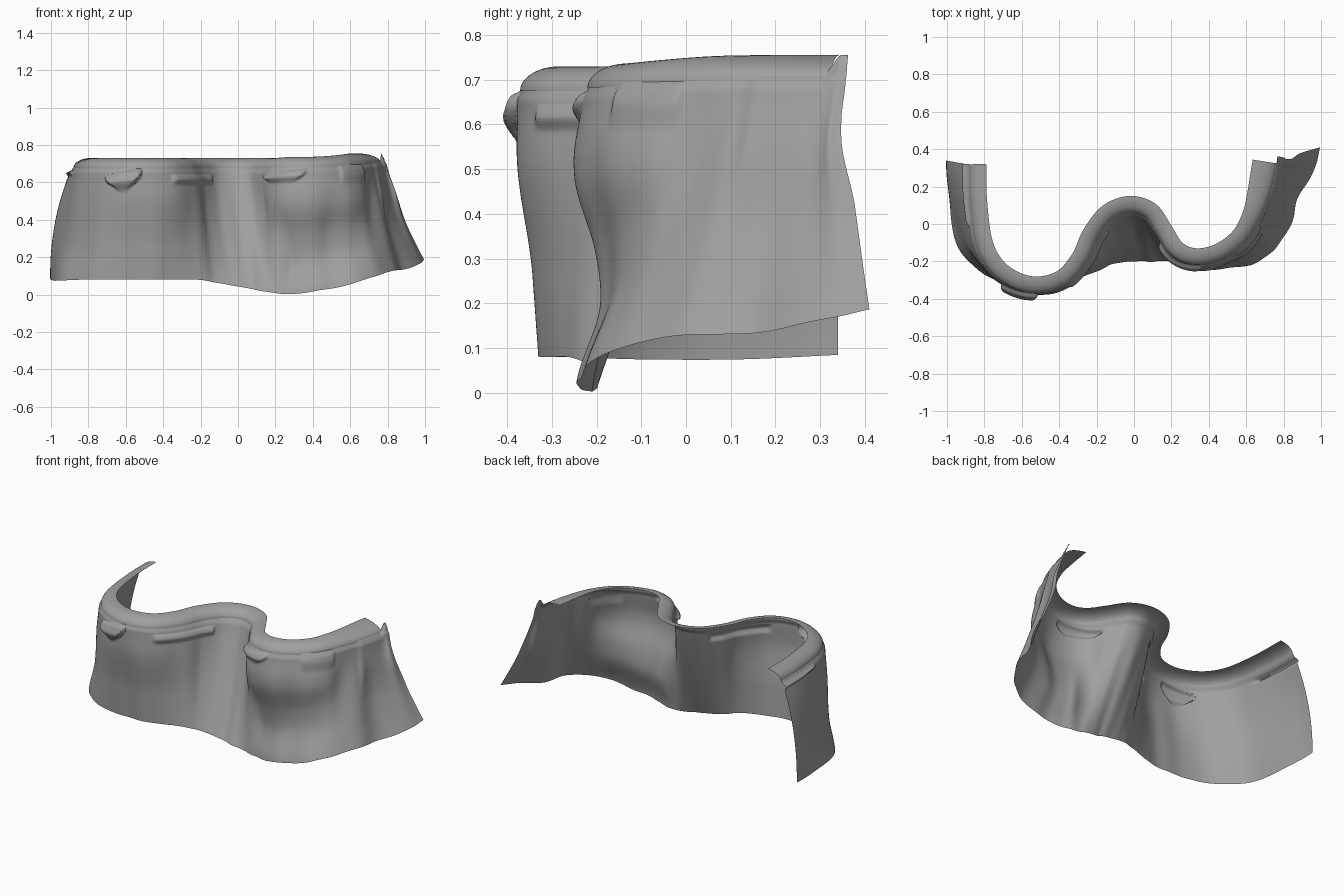
import bpy, bmesh, math
from mathutils import Vector

if "Cube" in bpy.data.objects:
    bpy.data.objects.remove(bpy.data.objects["Cube"])

# Matching columns along the S-curve: roll centre x, y, roll top z, hem x, y, z
COLS = [
    (-.835, .32, .73, -1.0, .34, .085), (-.83, .12, .73, -.99, .12, .075),
    (-.80, -.10, .73, -.95, -.10, .075), (-.73, -.23, .73, -.83, -.25, .08),
    (-.62, -.305, .73, -.65, -.32, .08), (-.50, -.325, .73, -.50, -.33, .08),
    (-.38, -.285, .73, -.36, -.31, .08), (-.29, -.18, .73, -.22, -.26, .08),
    (-.23, -.05, .73, -.12, -.22, .065), (-.14, .062, .73, -.04, -.20, .05),
    (-.02, .105, .73, .05, -.20, .035), (.09, .07, .73, .12, -.20, .02),
    (.16, -.03, .73, .19, -.20, .01), (.23, -.135, .735, .26, -.21, .003),
    (.33, -.175, .736, .36, -.235, .01), (.45, -.15, .738, .48, -.245, .03),
    (.56, -.07, .745, .65, -.20, .07), (.63, .05, .753, .78, -.11, .115),
    (.67, .18, .755, .86, .07, .13), (.695, .30, .755, .94, .25, .15),
    (.705, .36, .755, .995, .41, .187)]
LAST = len(COLS) - 1
STEPS, ROWS = 18, 80

# Pressed tabs: start column, end column, top z, bottom z, depth, taper, slant of the top edge
TABS = [(3.5, 4.9, .66, .54, .034, .75, .02), (5.9, 8.6, .645, .58, .016, 0, 0),
        (12.3, 14.3, .66, .59, .022, .45, .02), (15.5, 16.8, .70, .58, .012, 0, 0),
        (17.7, 21.5, .712, .35, .014, 0, 0), (-.5, 1.6, .665, .63, .018, 0, 0)]


def smooth(a, b, x):
    k = min(1, max(0, (x - a) / (b - a)))
    return k * k * (3 - 2 * k)


def hump(a, b, c, x):
    return smooth(a, b, x) * (1 - smooth(b, c, x))


def column(t):
    """Catmull-Rom interpolation of the column table."""
    i = min(LAST - 1, max(0, int(t)))
    f = t - i
    out = []
    for k in range(6):
        b, c = COLS[i][k], COLS[i + 1][k]
        a = COLS[i - 1][k] if i > 0 else 2 * b - c
        d = COLS[i + 2][k] if i + 2 <= LAST else 2 * c - b
        out.append(b + .5 * f * (c - a + f * (2 * a - 5 * b + 4 * c - d
                                            + f * (3 * (b - c) + d - a))))
    return out


def frame(t):
    """Column data, outward normal and roll half-width."""
    c = column(t)
    p, q = column(max(0, t - .05)), column(min(LAST, t + .05))
    n = Vector((q[1] - p[1], p[0] - q[0], 0)).normalized()
    return c, n, .045 + .022 * smooth(16, 19, t)


def tab_depth(t, z):
    total = 0
    for a, b, top, bottom, depth, taper, slant in TABS:
        u = (t - (a + b) / 2) / ((b - a) / 2)
        edge = top + slant * max(-1, min(1, u))
        down = (edge - z) / (edge - bottom)
        if 0 < down < 1:
            reach = 1 - taper * smooth(.2, 1, down)
            across = 1 - smooth(reach - .15, reach, abs(u))
            rise = smooth(0, .012, edge - z) * (.5 + .5 * smooth(0, .5, down))
            total += depth * across * rise * (1 - smooth(.4, 1, down))
    return total


def folds(t, s):
    """Soft vertical folds, deepest towards the right-hand end."""
    amp = .003 + .007 * smooth(14.5, 17, t)
    w = math.sin(3.6 * t + .8 * s) + .4 * math.sin(6.1 * t + 1 - s) + .5 * math.sin(1.9 * t + 2)
    return amp * w * smooth(0, .4, s) * smooth(-.3, 1, LAST - t)


def roll_point(t, v):
    c, n, w = frame(t)
    a = v * math.pi / 2
    return Vector((c[0], c[1], c[2] - .055 * (1 - math.cos(a)))) + n * w * (2 * math.sin(a) - 1)


def drape_point(t, v):
    c, n, w = frame(t)
    s = v ** 1.4
    # the cloth corner stands up past the roll at the right-hand end
    corner = smooth(19.2, 19.7, t)
    z = (1 - s) * (c[2] - .045 * (1 - corner)) + s * c[5]
    # left end flares early, right side hangs straight before flaring
    early = 1 - smooth(.3, 2.5, t)
    late = 1 + .12 * smooth(7, 9, t) + .28 * smooth(12, 15, t)
    f = early * (1 - (1 - s) ** 2) + (1 - early) * s ** late
    p = (Vector((c[0], c[1], 0)) + n * (w - .004)).lerp(Vector((c[3], c[4], 0)), f)
    left_lobe = smooth(3, 4.5, t) * (1 - smooth(6, 8, t))
    right_lobe = smooth(12, 13.5, t) * (1 - smooth(15.5, 17.5, t))
    swell = .012 * smooth(0, .06, s) * (1 - s) + .016 * left_lobe * hump(0, .3, .7, s)
    swell += right_lobe * (.022 * hump(0, .25, .55, s) - .046 * hump(.3, .72, 1.02, s))
    swell -= .016 * hump(1, 2.3, 3.8, t) * hump(.2, .7, 1, s)
    p += n * (swell + folds(t, s) + tab_depth(t, z))
    p.y += .012 * corner * (hump(-.5, 0, .25, s) - hump(.1, .35, .6, s))
    p.z = z + .004 * math.sin(4 * t) * smooth(.8, 1, s) * smooth(13, 16, t) * smooth(0, 1, LAST - t)
    return p


grey = bpy.data.materials.new("mid_grey")
grey.diffuse_color = (.35, .35, .35, 1)
grey.use_nodes = True
grey.node_tree.nodes["Principled BSDF"].inputs["Base Color"].default_value = grey.diffuse_color


def sheet(name, point, rows, end=LAST):
    bm = bmesh.new()
    n = round(end * STEPS)
    grid = [[bm.verts.new(point(i / STEPS, j / rows)) for j in range(rows + 1)] for i in range(n + 1)]
    for i in range(n):
        for j in range(rows):
            bm.faces.new((grid[i][j], grid[i][j + 1], grid[i + 1][j + 1], grid[i + 1][j]))
    mesh = bpy.data.meshes.new(name)
    bm.to_mesh(mesh)
    bm.free()
    mesh.materials.append(grey)
    obj = bpy.data.objects.new(name, mesh)
    bpy.context.collection.objects.link(obj)
    bpy.ops.object.select_all(action='DESELECT')
    obj.select_set(True)
    bpy.context.view_layer.objects.active = obj
    bpy.ops.object.shade_smooth_by_angle(angle=math.radians(45))


# Rounded roll along the top edge
sheet("top_roll", roll_point, 12, 19.5)
# Hanging cloth with folds and pressed tabs
sheet("draped_cloth", drape_point, ROWS)
